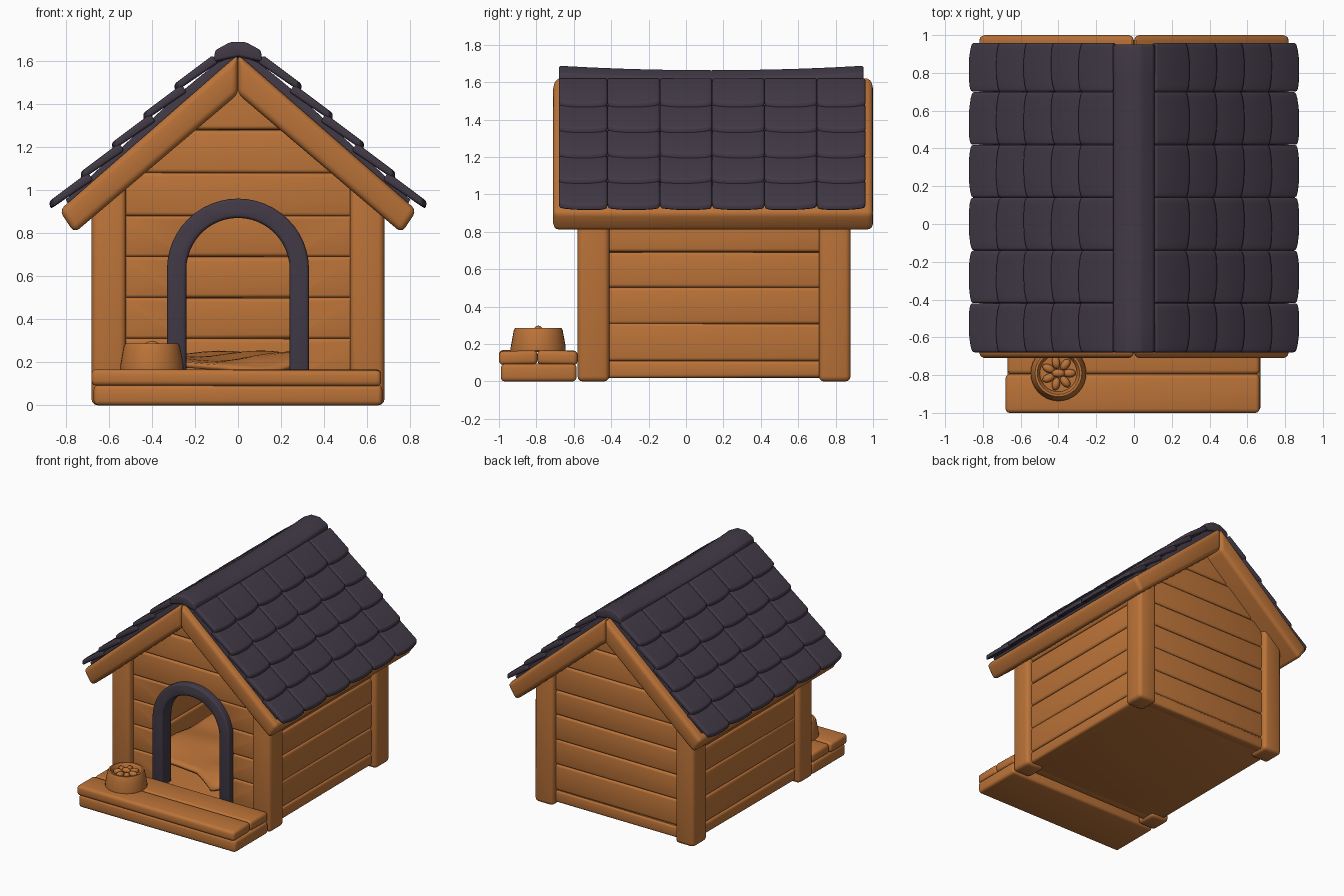
import bpy, bmesh, math, random
from mathutils import Matrix

if "Cube" in bpy.data.objects:
    bpy.data.objects.remove(bpy.data.objects["Cube"])

random.seed(4)


def material(name, rgb):
    m = bpy.data.materials.new(name)
    m.diffuse_color = (*rgb, 1)
    m.use_nodes = True
    m.node_tree.nodes["Principled BSDF"].inputs["Base Color"].default_value = m.diffuse_color
    return m


WOOD = material("orange wood", (0.50, 0.172, 0.040))
DARK = material("dark slate", (0.054, 0.042, 0.062))


def finish(name, bm, mat, bevel=0.0):
    """Bevel the hard edges, then turn the bmesh into a smooth shaded object."""
    bmesh.ops.recalc_face_normals(bm, faces=bm.faces)
    if bevel:
        edges = [e for e in bm.edges if e.is_manifold and e.calc_face_angle(0) > math.radians(25)]
        bmesh.ops.bevel(bm, geom=edges, offset=bevel, segments=3, profile=0.5,
                        affect='EDGES', clamp_overlap=True)
    me = bpy.data.meshes.new(name)
    bm.to_mesh(me)
    bm.free()
    me.materials.append(mat)
    ob = bpy.data.objects.new(name, me)
    bpy.context.collection.objects.link(ob)
    return ob


def prism(name, pts, ys, mat, bevel=0.02, wobble=0.0, move=None):
    """Extrude an x-z outline through the listed y stations."""
    bm = bmesh.new()
    rings = [[bm.verts.new((x, y, z + random.uniform(-wobble, wobble))) for x, z in pts] for y in ys]
    for a, b in zip(rings, rings[1:]):
        for i in range(len(pts)):
            j = (i + 1) % len(pts)
            bm.faces.new((a[i], a[j], b[j], b[i]))
    bm.faces.new(rings[0])
    bm.faces.new(rings[-1])
    if move:
        for v in bm.verts:
            move(v)
    return finish(name, bm, mat, bevel)


def pair(name, pts, *args, **kw):
    """The same prism on the right and mirrored on the left."""
    prism("right_" + name, pts, *args, **kw)
    prism("left_" + name, [(-x, z) for x, z in pts], *args, **kw)


def rect(x0, x1, z0, z1):
    return [(x0, z0), (x1, z0), (x1, z1), (x0, z1)]


# floor and corner posts
prism("floor", rect(-0.62, 0.62, 0.02, 0.12), (-0.52, 0.83), WOOD, 0.005)
post = [(0.52, 0), (0.68, 0), (0.68, 0.92), (0.52, 1.05)]
pair("front_post", post, (-0.58, -0.41), WOOD, 0.028)
pair("back_post", post, (0.71, 0.88), WOOD, 0.028)

# plank walls
levels = [0.02, 0.11, 0.31, 0.50, 0.69, 0.88, 1.08, 1.28, 1.50]
ARCH_Z = 0.63


def gable_half(z):
    return min(0.55, (1.52 - z) / 0.85)


def door_half(z):
    return 0.285 if z < ARCH_Z else math.sqrt(0.285 ** 2 - (z - ARCH_Z) ** 2)


for i, (z0, z1) in enumerate(zip(levels, levels[1:])):
    w0, w1 = gable_half(z0), gable_half(z1)
    board = [(-w0, z0), (w0, z0), (w1, z1), (-w1, z1)]
    prism(f"back_plank_{i}", board, (0.76, 0.84), WOOD, 0.018, 0.004)
    if 0.1 < z0 < 0.85:     # boards beside the doorway
        inner = [z1 + (z0 - z1) * k / 6 for k in range(7)]
        side = [(0.55, z0), (0.55, z1)] + [(door_half(z), z) for z in inner]
        pair(f"front_plank_{i}", side, (-0.53, -0.45), WOOD, 0.014)
    else:
        prism(f"front_plank_{i}", board, (-0.53, -0.45), WOOD, 0.018, 0.004)
    if z0 < 0.9:
        pair(f"side_plank_{i}", rect(0.56, 0.64, z0, min(z1, 0.97)), (-0.44, 0.74), WOOD, 0.018, 0.004)

# door arch
N = 24
arc = [math.pi * k / N for k in range(N + 1)]
outline = [(0.33, 0.1)] + [(0.33 * math.cos(a), ARCH_Z + 0.33 * math.sin(a)) for a in arc] + [(-0.33, 0.1)]
outline += [(-0.24, 0.1)] + [(-0.24 * math.cos(a), ARCH_Z + 0.24 * math.sin(a)) for a in arc] + [(0.24, 0.1)]
prism("door_arch", outline, (-0.58, -0.46), DARK, 0.016)

# roof boards and dark underlay
pair("roof_board", [(0, 1.63), (0.83, 0.905), (0.76, 0.80), (0, 1.445)], (-0.71, 1.0), WOOD, 0.03)
pair("roof_underlay", [(0, 1.63), (0.10, 1.59), (0.27, 1.45), (0.80, 0.955), (0.78, 0.92), (0, 1.55)],
     (-0.66, 0.94), DARK, 0.004)

# shingles: five rows of six on each side, with a bowed lower edge
cols = [-0.68, -0.42, -0.14, 0.14, 0.42, 0.70, 0.96]
ang = math.radians(34)
ca, sa = math.cos(ang), math.sin(ang)
for row in range(5):
    bx, bz = 0.872 - 0.145 * row, 0.912 + 0.136 * row
    for c, (y0, y1) in enumerate(zip(cols, cols[1:])):
        tilt = random.uniform(-0.006, 0.006)
        length, thick = 0.24, 0.043
        pts = [(bx, bz), (bx - length * ca, bz + length * sa),
               (bx - length * ca + thick * sa, bz + length * sa + thick * ca),
               (bx + thick * sa - 0.02, bz + thick * ca)]
        ym, yh = (y0 + y1) / 2, (y1 - y0) / 2

        def bow(v, bx=bx, ym=ym, yh=yh, tilt=tilt):
            t = (v.co.y - ym) / yh
            if abs(v.co.x) > bx - 0.08:
                s = 0.018 * abs(t) ** 3 + tilt * t
                v.co.x -= math.copysign(s * ca, v.co.x)
                v.co.z += s * sa

        stations = [ym + yh * t for t in (-0.995, -0.75, -0.4, 0, 0.4, 0.75, 0.995)]
        pair(f"shingle_{row}_{c}", pts, stations, DARK, 0.012, move=bow)


# sagging ridge cap
def sag(v):
    v.co.z -= 0.024 * (1 - ((v.co.y - 0.135) / 0.815) ** 2)


cap = [(0.115, 1.595), (0.105, 1.65), (0.035, 1.688), (-0.035, 1.688),
       (-0.105, 1.65), (-0.115, 1.595), (0, 1.62)]
prism("ridge_cap", cap, [-0.68 + 1.63 * k / 10 for k in range(11)], DARK, 0.012, move=sag)

# porch
prism("porch_base", rect(-0.67, 0.67, 0.0, 0.095), (-0.99, -0.585), WOOD, 0.022)
prism("porch_front_board", rect(-0.68, 0.665, 0.09, 0.165), (-1.0, -0.795), WOOD, 0.022, 0.003)
prism("porch_back_board", rect(-0.67, 0.665, 0.09, 0.165), (-0.795, -0.58), WOOD, 0.022, 0.003)

# food bowl turned from a profile
BX, BY, SEG = -0.40, -0.79, 32
bm = bmesh.new()
prof = [(0.138, 0.158), (0.147, 0.166), (0.147, 0.185), (0.138, 0.235), (0.131, 0.272),
        (0.124, 0.286), (0.112, 0.286), (0.104, 0.275), (0.098, 0.25)]
rings = [[bm.verts.new((BX + r * math.cos(2 * math.pi * k / SEG), BY + r * math.sin(2 * math.pi * k / SEG), z))
          for k in range(SEG)] for r, z in prof]
for a, b in zip(rings, rings[1:]):
    for k in range(SEG):
        j = (k + 1) % SEG
        bm.faces.new((a[k], a[j], b[j], b[k]))
bm.faces.new(rings[0])
bm.faces.new(rings[-1])
finish("food_bowl", bm, WOOD)

# kibble heap
bm = bmesh.new()
spots = [(0, 0, 0.278)] + [(0.058 * math.cos(k * math.pi / 3.5), 0.058 * math.sin(k * math.pi / 3.5), 0.266)
                           for k in range(7)]
for x, y, z in spots:
    m = Matrix.Translation((BX + x, BY + y, z)) @ Matrix.Rotation(math.atan2(y, x), 4, 'Z') \
        @ Matrix.Diagonal((1.25, 0.8, 0.75, 1))
    bmesh.ops.create_icosphere(bm, subdivisions=2, radius=0.028, matrix=m)
finish("kibble", bm, WOOD)

# rumpled blanket with a corner hanging towards the door
bm = bmesh.new()
NX, NY = 32, 20
grid = []
for i in range(NX + 1):
    x = -0.5 + i / NX
    tip = max(0, 1 - abs(x - 0.10) / 0.2)
    y_front = -0.36 - 0.12 * tip
    line = []
    for j in range(NY + 1):
        t = j / NY
        y = y_front + (0.6 - y_front) * t
        z = 0.23 + 0.014 * math.sin(9 * x + 4 * y) + 0.01 * math.sin(13 * y - 5 * x)
        z -= (0.04 + 0.03 * tip) * max(0, 1 - t / 0.2) ** 1.5
        line.append(bm.verts.new((x, y, z)))
    grid.append(line)
for a, b in zip(grid, grid[1:]):
    for j in range(NY):
        bm.faces.new((a[j], b[j], b[j + 1], a[j + 1]))
blanket = finish("blanket", bm, WOOD)
mod = blanket.modifiers.new("thickness", 'SOLIDIFY')
mod.thickness = 0.025

# smooth shading everywhere, true corners stay sharp
for ob in bpy.context.collection.objects:
    ob.select_set(True)
    bpy.context.view_layer.objects.active = ob
bpy.ops.object.shade_smooth_by_angle(angle=math.radians(40))
